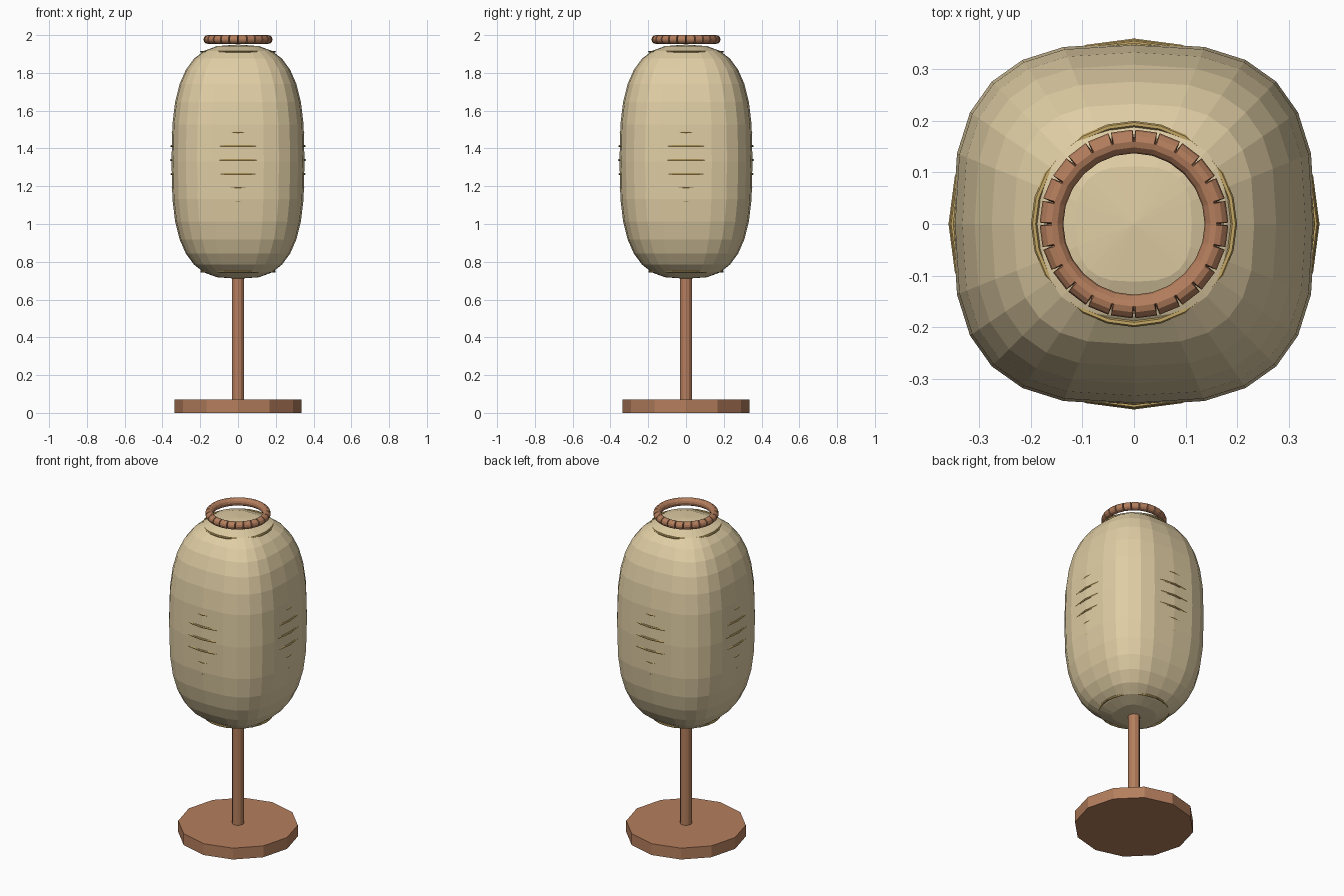
import bpy, bmesh, math

if "Cube" in bpy.data.objects:
    bpy.data.objects.remove(bpy.data.objects["Cube"])

def material(name, rgb):
    m = bpy.data.materials.new(name)
    m.diffuse_color = (*rgb, 1)
    m.use_nodes = True
    m.node_tree.nodes["Principled BSDF"].inputs["Base Color"].default_value = m.diffuse_color
    return m

PAPER = material("cream paper", (0.74, 0.61, 0.37))
WOOD = material("brown wood", (0.46, 0.21, 0.11))
CANE = material("golden cane", (0.56, 0.39, 0.13))

def add_object(name, bm, mat):
    bmesh.ops.recalc_face_normals(bm, faces=bm.faces)
    mesh = bpy.data.meshes.new(name)
    bm.to_mesh(mesh)
    bm.free()
    mesh.materials.append(mat)
    ob = bpy.data.objects.new(name, mesh)
    bpy.context.collection.objects.link(ob)
    return ob

def skin(bm, rings, closed=False):
    """Join successive vertex rings with quads."""
    n = len(rings[0])
    for i in range(len(rings) if closed else len(rings) - 1):
        a, b = rings[i], rings[(i + 1) % len(rings)]
        for j in range(n):
            k = (j + 1) % n
            bm.faces.new((a[j], a[k], b[k], b[j]))

def cylinder(name, radius, z0, z1, sides):
    bm = bmesh.new()
    rings = [[bm.verts.new((radius * math.cos(j * math.tau / sides),
                            radius * math.sin(j * math.tau / sides), z))
              for j in range(sides)] for z in (z0, z1)]
    skin(bm, rings)
    for r in rings:
        bm.faces.new(r)
    add_object(name, bm, WOOD)

def torus(name, R, r, z, angles, mat, tube=8, notch=None):
    """Ring about z; notch(i) shrinks the outer half of the tube at station i."""
    bm = bmesh.new()
    rings = []
    for i, a in enumerate(angles):
        ring = []
        for j in range(tube):
            t = j * math.tau / tube
            c, s = math.cos(t), math.sin(t)
            if notch and c > 0.01:
                c *= notch(i)
                s *= notch(i) ** 0.3
            d = R + r * c
            ring.append(bm.verts.new((d * math.cos(a), d * math.sin(a), z + r * s)))
        rings.append(ring)
    skin(bm, rings, closed=True)
    add_object(name, bm, mat)

def spow(v, e):
    return math.copysign(abs(v) ** e, v) if abs(v) > 1e-9 else 0.0

# Stand
cylinder("base", 0.335, 0, 0.07, 12)
cylinder("pole", 0.033, 0.06, 0.73, 12)

# Paper shade: squared-off ellipsoid with flat facets
MID, HALF, RAD, E, SEG, ROWS = 1.33, 0.62, 0.352, 0.7, 24, 16
bm = bmesh.new()
rings = []
for i in range(1, ROWS):
    p = -math.pi / 2 + math.pi * i / ROWS
    r, z = RAD * spow(math.cos(p), E), MID + HALF * spow(math.sin(p), E)
    rings.append([bm.verts.new((r * spow(math.cos(j * math.tau / SEG), E),
                                r * spow(math.sin(j * math.tau / SEG), E), z))
                  for j in range(SEG)])
skin(bm, rings)
for ring, z in ((rings[0], MID - HALF), (rings[-1], MID + HALF)):
    pole = bm.verts.new((0, 0, z))
    for j in range(SEG):
        bm.faces.new((ring[j], ring[(j + 1) % SEG], pole))
add_object("paper_shade", bm, PAPER)

# Cane hoops that break the surface only at the middle of each side
even = [j * math.tau / SEG for j in range(SEG)]
hoops = [(1.338, 0.360), (1.412, 0.358), (1.265, 0.358), (1.485, 0.3515),
         (1.192, 0.3515), (1.118, 0.3465), (1.912, 0.200), (0.748, 0.200)]
for n, (z, outer) in enumerate(hoops):
    torus(f"cane_hoop_{n + 1}", outer - 0.006, 0.006, z, even, CANE, tube=6)

# Top ring, bound into 24 beads by narrow notches on its outer side
step = math.tau / SEG
stations = [j * step + k for j in range(SEG) for k in (-0.016, 0, 0.016)]
torus("top_ring", 0.16, 0.023, 1.977, stations, WOOD, tube=12,
      notch=lambda i: 0.25 if i % 3 == 1 else 1.0)
